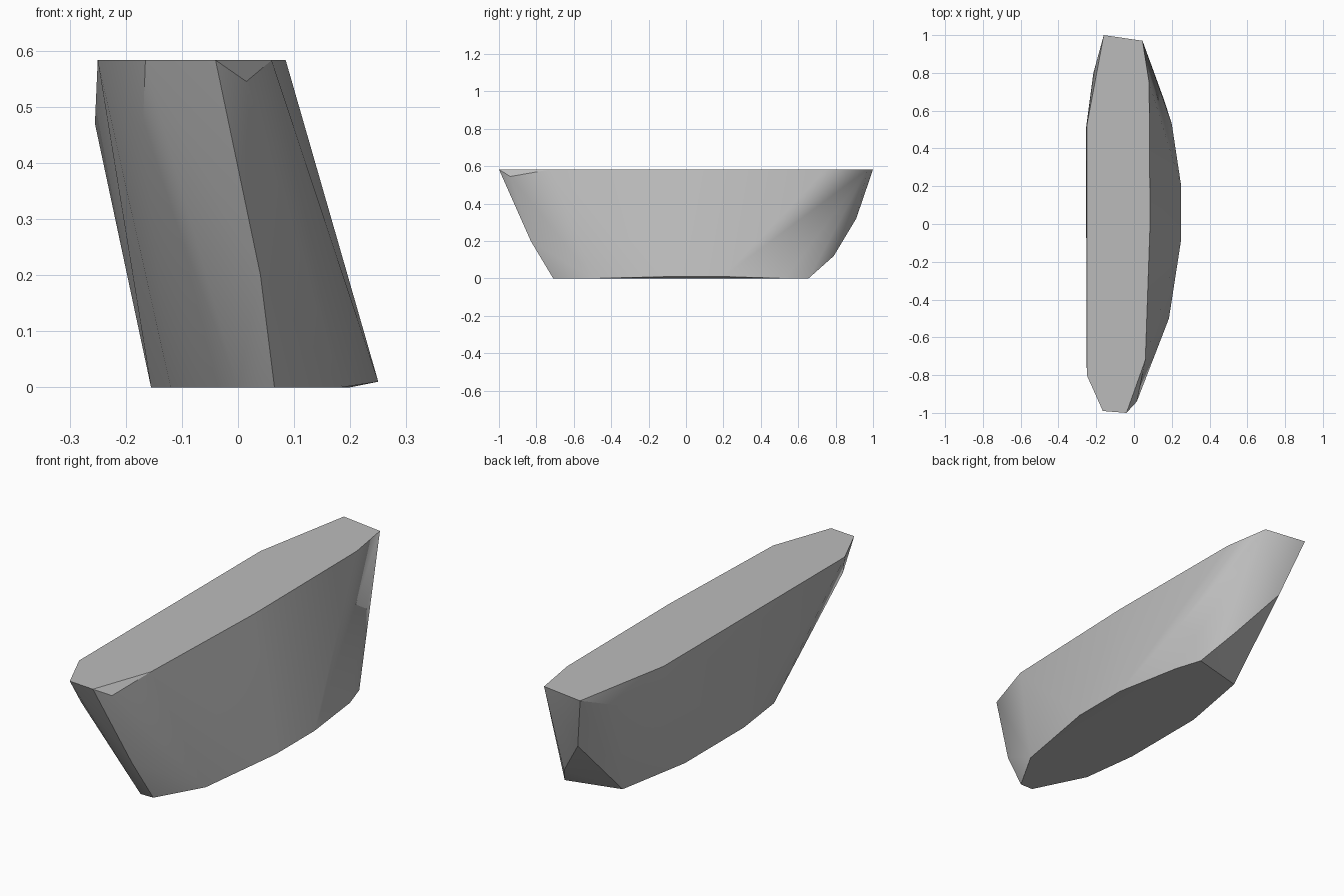
import bpy
import bmesh
from math import radians
from mathutils import Vector

default_cube = bpy.data.objects.get("Cube")
if default_cube:
    bpy.data.objects.remove(default_cube, do_unlink=True)


def make_material(name, color):
    material = bpy.data.materials.new(name)
    material.use_nodes = True
    material.diffuse_color = color
    shader = material.node_tree.nodes["Principled BSDF"]
    shader.inputs["Base Color"].default_value = color
    return material


def add_ring(bm, outline, height):
    """Add one outline of corner points at a single height."""
    return [bm.verts.new(Vector((x, y, height))) for x, y in outline]


def build_solid(name, rings, corners, material):
    """Wrap faceted skin around the outlines and the loose corner points."""
    bm = bmesh.new()
    for height, outline in rings:
        add_ring(bm, outline, height)
    for corner in corners:
        bm.verts.new(Vector(corner))
    hull = bmesh.ops.convex_hull(bm, input=bm.verts[:])
    unused = set(hull["geom_interior"]) | set(hull["geom_unused"])
    loose = [item for item in unused if isinstance(item, bmesh.types.BMVert)]
    bmesh.ops.delete(bm, geom=loose, context="VERTS")
    # Merge coplanar triangles into clean flat caps
    bmesh.ops.dissolve_limit(bm, angle_limit=radians(1),
                             verts=bm.verts[:], edges=bm.edges[:])
    bmesh.ops.recalc_face_normals(bm, faces=bm.faces[:])

    mesh = bpy.data.meshes.new(name)
    bm.to_mesh(mesh)
    bm.free()
    mesh.materials.append(material)
    solid = bpy.data.objects.new(name, mesh)
    bpy.context.collection.objects.link(solid)
    return solid


# Long flat top, leaning over towards the right side
top_outline = [
    (-.16, 1), (.045, .97), (.08, .75), (.085, 0), (.06, -.72),
    (-.04, -1), (-.165, -.99), (-.25, -.8), (-.25, .52),
]

# Shorter rounded base, shifted towards the left side
base_outline = [
    (.16, .655), (-.09, .59), (-.155, .23), (-.155, -.2), (-.12, -.47),
    (0, -.71), (.065, -.71), (.185, -.5), (.2, .53),
]

# Left bulge of the base, just above the ground
bulge_outline = [(.25, -.08), (.25, .2)]

# Corner points of the two sloping ends and the overhanging side
end_corners = [
    (.04, -.83, .2), (.015, -.94, .545), (-.17, -.9, .45),
    (-.085, .91, .32), (.07, .79, .12),
    (-.255, .5, .47), (-.215, .8, .5),
]

stone_grey = make_material("stone grey", (.5, .5, .5, 1))
leaning_block = build_solid(
    "leaning_block",
    [(.583, top_outline), (0, base_outline), (.01, bulge_outline)],
    end_corners,
    stone_grey,
)

# Soft shading across the curved sides, crisp rims and ends
bpy.ops.object.select_all(action="DESELECT")
leaning_block.select_set(True)
bpy.context.view_layer.objects.active = leaning_block
bpy.ops.object.shade_smooth_by_angle(angle=radians(30))
